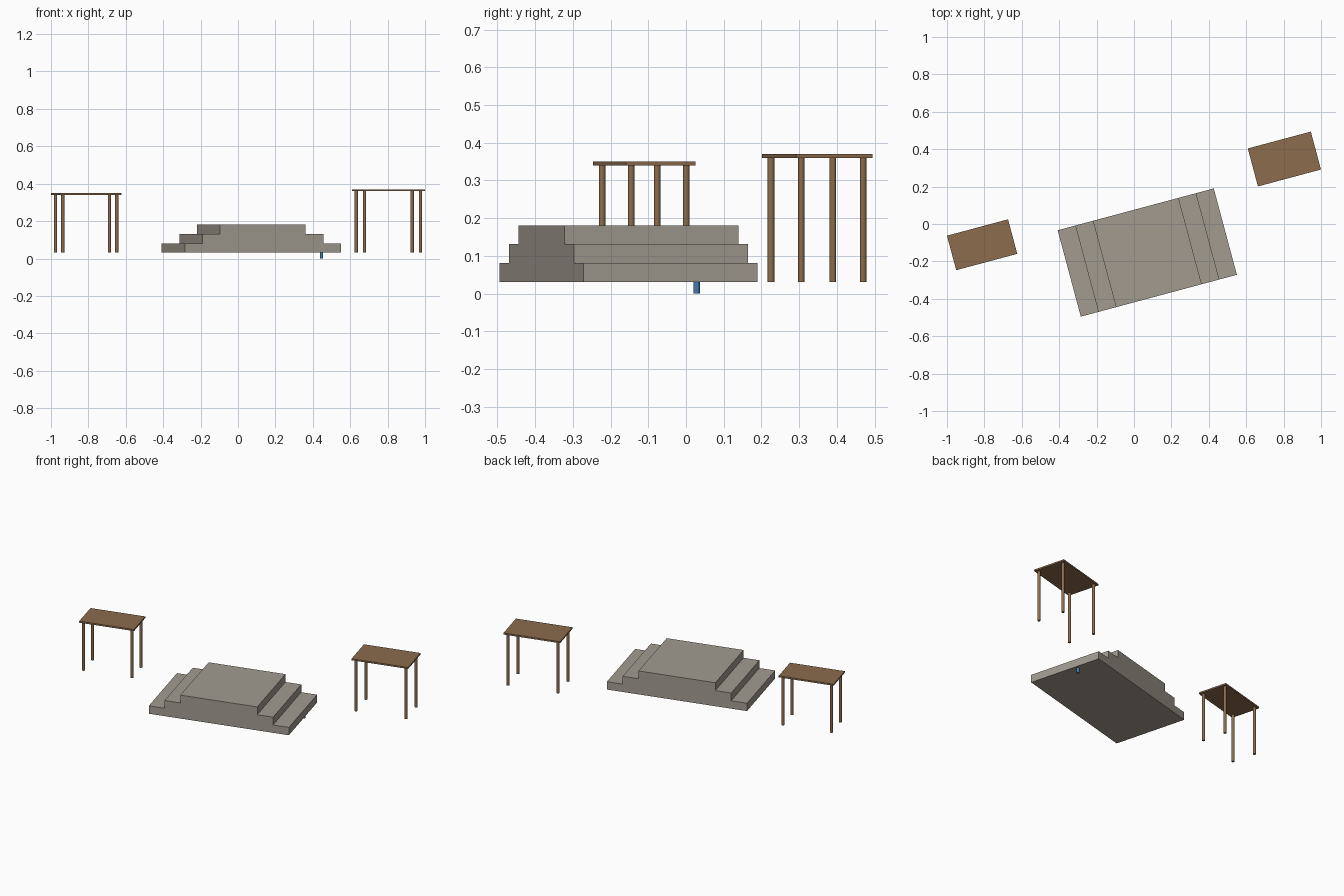
import bpy
from math import radians
from mathutils import Matrix, Vector

cube = bpy.data.objects.get("Cube")
if cube:
    bpy.data.objects.remove(cube, do_unlink=True)

ANGLE = radians(15)
TURN = Matrix.Rotation(ANGLE, 4, 'Z')
GROUND = 0.031


def material(name, rgb):
    m = bpy.data.materials.new(name)
    m.use_nodes = True
    m.diffuse_color = (*rgb, 1)
    m.node_tree.nodes["Principled BSDF"].inputs["Base Color"].default_value = (*rgb, 1)
    return m


STONE = material("warm grey stone", (0.36, 0.33, 0.28))
WOOD = material("brown wood", (0.26, 0.15, 0.075))
BLUE = material("blue", (0.06, 0.2, 0.42))


def finish(name, mat):
    ob = bpy.context.object
    ob.name = name
    ob.data.materials.append(mat)
    return ob


def box(name, mat, centre, size, z0, z1):
    bpy.ops.mesh.primitive_cube_add(
        size=1, location=(*centre, (z0 + z1) / 2), rotation=(0, 0, ANGLE))
    bpy.context.object.scale = (*size, z1 - z0)
    bpy.ops.object.transform_apply(location=False, rotation=False, scale=True)
    return finish(name, mat)


def post(name, mat, centre, z0, z1, radius=0.009):
    bpy.ops.mesh.primitive_cylinder_add(
        vertices=12, radius=radius, depth=z1 - z0,
        location=(*centre, (z0 + z1) / 2), rotation=(0, 0, ANGLE))
    bpy.ops.object.shade_smooth_by_angle(angle=radians(40))
    return finish(name, mat)


# Stepped platform, one profile extruded across its width
STEP, RISE, HALF, DEPTH = 0.0975, 0.05, 0.432, 0.478
right_side = []
for i in range(3):
    x = HALF - i * STEP
    right_side += [(x, i * RISE), (x, (i + 1) * RISE)]
profile = right_side + [(-x, z) for x, z in reversed(right_side)]
n = len(profile)
verts = [(x, y, z) for y in (-DEPTH / 2, DEPTH / 2) for x, z in profile]
faces = [tuple(range(n)), tuple(reversed(range(n, 2 * n)))]
faces += [(i, i + n, (i + 1) % n + n, (i + 1) % n) for i in range(n)]
mesh = bpy.data.meshes.new("stepped_platform")
mesh.from_pydata(verts, [], faces)
mesh.materials.append(STONE)
platform = bpy.data.objects.new("stepped_platform", mesh)
platform.location = (0.071, -0.1525, GROUND)
platform.rotation_euler.z = ANGLE
bpy.context.collection.objects.link(platform)

# Small blue peg under the platform
post("blue_peg", BLUE, (0.447, 0.028), 0, GROUND + 0.02)


# Tables with four inset legs
def table(name, centre, length, width, top, inset=0.02):
    box(name + "_top", WOOD, centre, (length, width), top - 0.01, top)
    for sx, end in ((-1, "right"), (1, "left")):
        for sy, side in ((-1, "front"), (1, "back")):
            offset = TURN @ Vector((sx * (length / 2 - inset), sy * (width / 2 - inset), 0))
            spot = (centre[0] + offset.x, centre[1] + offset.y)
            post(f"{name}_{side}_{end}_leg", WOOD, spot, GROUND, top - 0.01)


table("right_table", (-0.812, -0.111), 0.338, 0.191, 0.35)
table("left_table", (0.804, 0.3475), 0.349, 0.21, 0.37)
